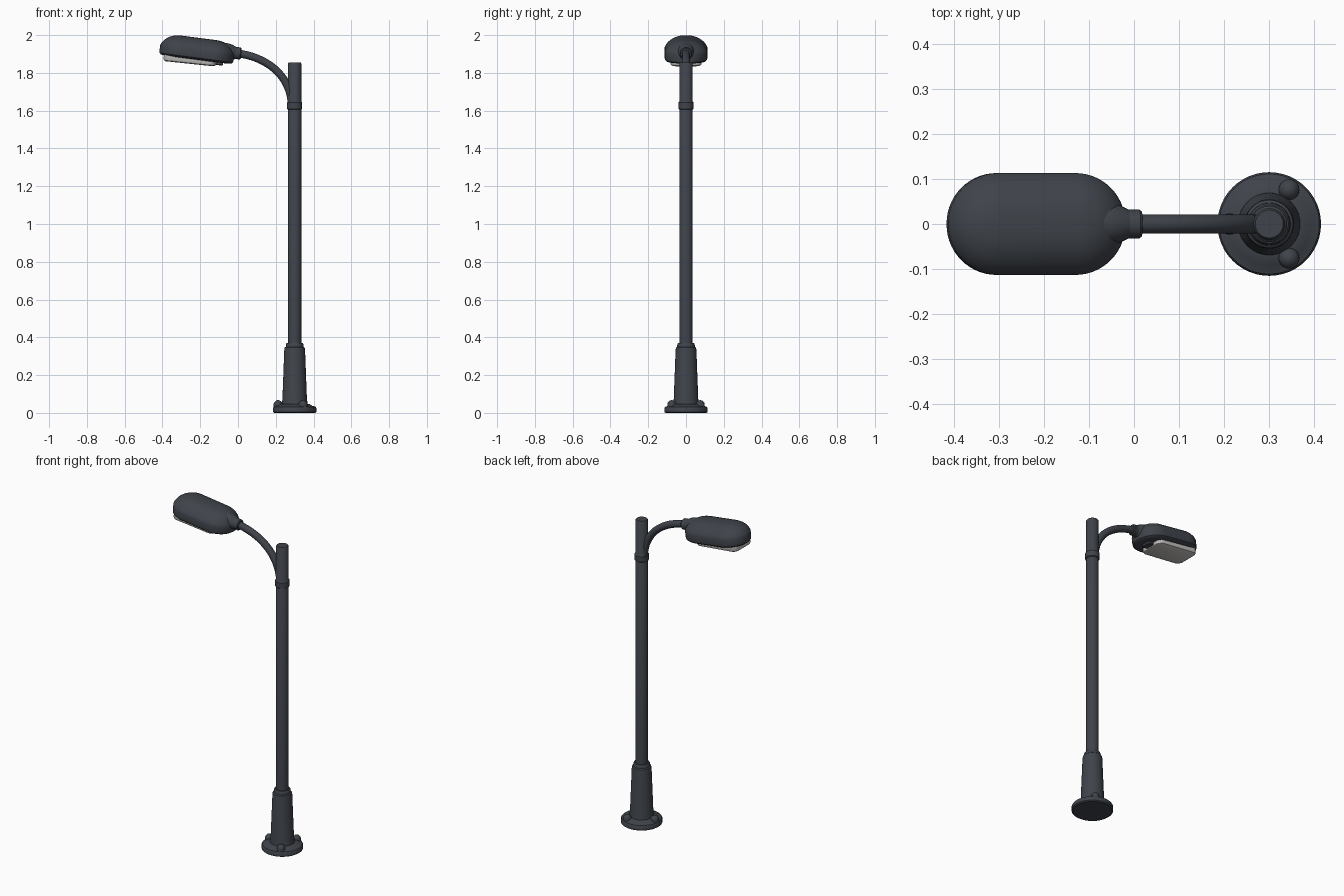
import bpy, bmesh, math
from mathutils import Matrix, Vector

if "Cube" in bpy.data.objects:
    bpy.data.objects.remove(bpy.data.objects["Cube"])


def material(name, rgb):
    m = bpy.data.materials.new(name)
    m.diffuse_color = (*rgb, 1)
    m.use_nodes = True
    m.node_tree.nodes["Principled BSDF"].inputs["Base Color"].default_value = m.diffuse_color
    return m


METAL = material("dark_grey_metal", (0.050, 0.057, 0.069))
GLASS = material("pale_lens", (0.55, 0.54, 0.52))
POLE_X = 0.30


def finish(obj, mat, angle=35):
    obj.data.materials.clear()
    obj.data.materials.append(mat)
    bpy.ops.object.select_all(action='DESELECT')
    obj.select_set(True)
    bpy.context.view_layer.objects.active = obj
    bpy.ops.object.shade_smooth_by_angle(angle=math.radians(angle))
    return obj


def loft(name, rings, mat, matrix=Matrix()):
    """Skin a list of equal-length point rings and cap both ends."""
    bm = bmesh.new()
    loops = [[bm.verts.new(matrix @ Vector(p)) for p in r] for r in rings]
    n = len(loops[0])
    for a, b in zip(loops, loops[1:]):
        for i in range(n):
            j = (i + 1) % n
            bm.faces.new((a[i], a[j], b[j], b[i]))
    bm.faces.new(loops[0][::-1])
    bm.faces.new(loops[-1])
    bmesh.ops.recalc_face_normals(bm, faces=bm.faces)
    me = bpy.data.meshes.new(name)
    bm.to_mesh(me)
    bm.free()
    obj = bpy.data.objects.new(name, me)
    bpy.context.collection.objects.link(obj)
    return finish(obj, mat)


def lathe(name, profile, mat, matrix=Matrix(), n=48):
    """Revolve (radius, height) points about the local z axis."""
    rings = [[(r * math.cos(t), r * math.sin(t), z)
              for t in (2 * math.pi * i / n for i in range(n))]
             for r, z in profile]
    return loft(name, rings, mat, matrix)


def rounded(hx, hy, rad, z, cx=0.0, n=14):
    """Rounded rectangle ring of half sizes hx, hy at height z."""
    pts = []
    for q, (sx, sy) in enumerate(((1, 1), (-1, 1), (-1, -1), (1, -1))):
        for i in range(n + 1):
            t = math.pi / 2 * (q + i / n)
            # a hair of overlap keeps stadium points distinct
            pts.append((cx + sx * (hx - rad) + rad * math.cos(t),
                        sy * (hy - rad) + rad * math.sin(t), z))
    return pts


at_pole = Matrix.Translation((POLE_X, 0, 0))

# Foot plate, tapered sleeve and pole
lathe("base_plate", [(0.108, 0), (0.115, 0.005), (0.115, 0.026), (0.111, 0.032),
                     (0.092, 0.038), (0.080, 0.046), (0.060, 0.047)], METAL, at_pole)
lathe("base_sleeve", [(0.070, 0.035), (0.068, 0.055), (0.065, 0.07), (0.055, 0.335),
                      (0.053, 0.345), (0.047, 0.350), (0.046, 0.364), (0.042, 0.370)],
      METAL, at_pole)
lathe("pole", [(0.035, 0.30), (0.035, 1.850), (0.031, 1.856)], METAL, at_pole)
lathe("pole_collar", [(0.034, 1.605), (0.040, 1.610), (0.040, 1.643), (0.034, 1.650)],
      METAL, at_pole)

# Three anchor bolts
for k in range(3):
    a = math.radians(60 + 120 * k)
    pos = Matrix.Translation((POLE_X + 0.088 * math.cos(a), 0.088 * math.sin(a), 0))
    lathe(f"anchor_bolt_{k + 1}", [(0.023, 0.025), (0.023, 0.048), (0.020, 0.056),
                                   (0.012, 0.064), (0.004, 0.067)], METAL, pos, 20)

# Curved arm
cu = bpy.data.curves.new("arm", 'CURVE')
cu.dimensions = '3D'
cu.bevel_depth = 0.021
cu.bevel_resolution = 5
cu.resolution_u = 24
cu.use_fill_caps = True
sp = cu.splines.new('BEZIER')
sp.bezier_points.add(1)
path = [((-0.02, 0, 1.905), (-0.05, 0, 1.909), (0.13, 0, 1.893)),
        ((0.284, 0, 1.62), (0.284, 0, 1.80), (0.284, 0, 1.60))]
for bp, (co, left, right) in zip(sp.bezier_points, path):
    bp.handle_left_type = bp.handle_right_type = 'FREE'
    bp.co, bp.handle_left, bp.handle_right = co, left, right
arm = bpy.data.objects.new("arm", cu)
bpy.context.collection.objects.link(arm)
bpy.ops.object.select_all(action='DESELECT')
arm.select_set(True)
bpy.context.view_layer.objects.active = arm
bpy.ops.object.convert(target='MESH')
finish(bpy.context.view_layer.objects.active, METAL)

# Lamp head, tilted so its free end sits higher
tilt = Matrix.Translation((-0.217, 0, 1.91)) @ Matrix.Rotation(math.radians(7.4), 4, 'Y')
HX, HY = 0.198, 0.113
levels = [(0.030, -0.040), (0.010, -0.037), (0.002, -0.030), (0, -0.020), (0, 0.014),
          (0.003, 0.022), (0.008, 0.030), (0.018, 0.043), (0.030, 0.053),
          (0.044, 0.062), (0.060, 0.069), (0.078, 0.074), (0.097, 0.076)]
loft("lamp_head", [rounded(HX - d, HY - d, HY - d - 0.001, z) for d, z in levels],
     METAL, tilt)

# Lens under the head
lens_tilt = Matrix.Translation((-0.25, 0, 1.91)) @ Matrix.Rotation(math.radians(6), 4, 'Y')
loft("lens", [rounded(0.140 - d, 0.083 - d, 0.035 - d, z) for d, z in
              ((0, -0.025), (0, -0.050), (0.004, -0.058), (0.012, -0.062))],
     GLASS, lens_tilt)

# Socket joining head and arm, with a clamp ring
along = Matrix.Translation((0, 0, 1.904)) @ Matrix.Rotation(math.radians(95), 4, 'Y')
lathe("head_socket", [(0.050, -0.13), (0.048, -0.06), (0.043, -0.035), (0.032, -0.012)],
      METAL, along, 32)
lathe("clamp_ring", [(0.028, -0.018), (0.032, -0.014), (0.032, 0.012), (0.028, 0.017)],
      METAL, along, 32)

# Latch block under the socket end
loft("latch", [rounded(0.022 - d, 0.03 - d, 0.010 - d, z, 0.122) for d, z in
               ((0, -0.03), (0, -0.050), (0.004, -0.054))], METAL, tilt)
